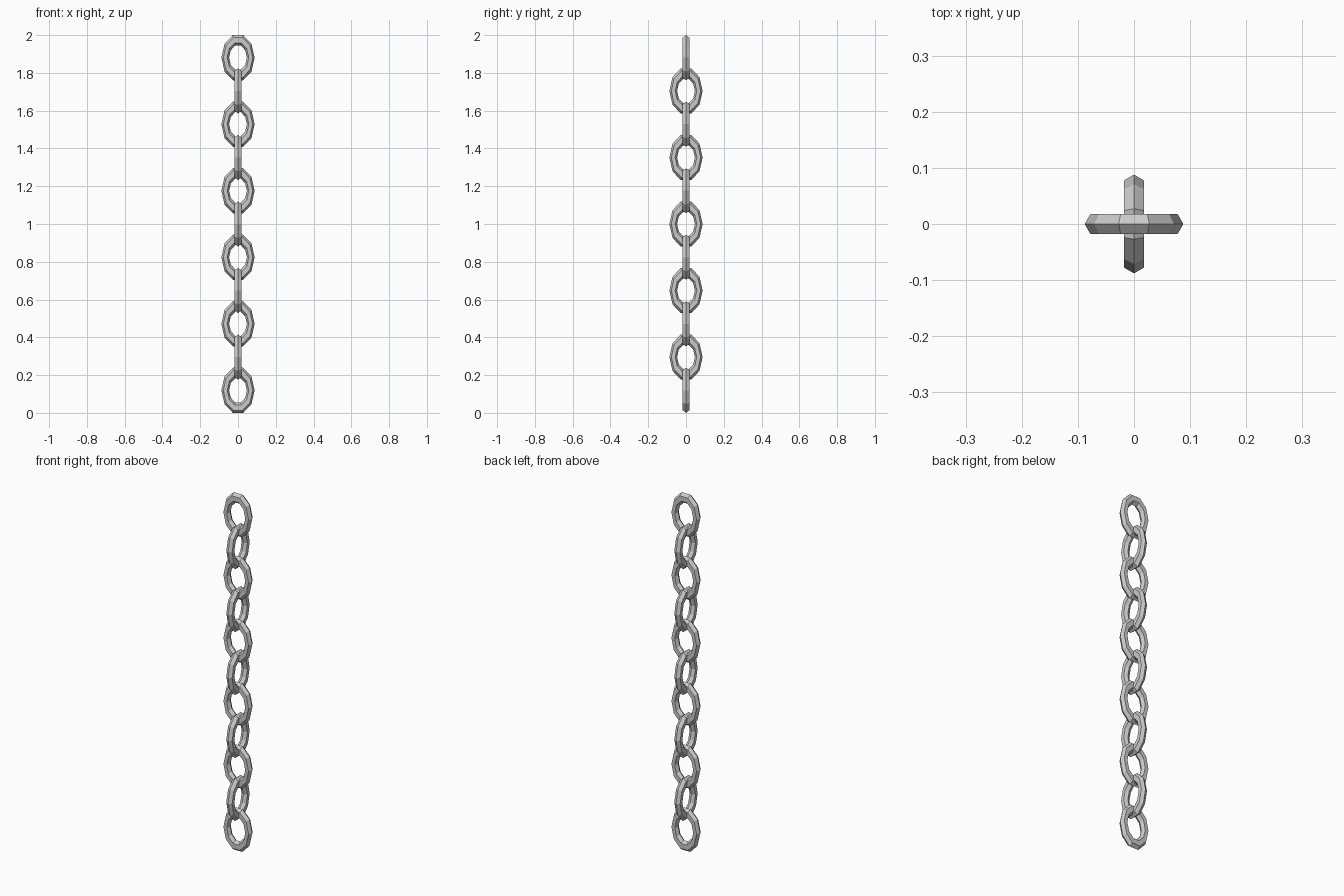
import bpy, math
from mathutils import Matrix

if "Cube" in bpy.data.objects:
    bpy.data.objects.remove(bpy.data.objects["Cube"])

LINKS = 11
OUTER = 0.088          # half width of a link
TUBE = 0.0205          # radius of the hexagonal bar
HALF_H = 0.1195        # half height of a link
STEP = (2 - 2 * HALF_H) / (LINKS - 1)
STRETCH = HALF_H / (OUTER * math.sin(math.radians(72)))


def chain_link(name, z, turn):
    # ten-sided ring with a hexagonal bar, stretched upright
    bpy.ops.mesh.primitive_torus_add(major_segments=10, minor_segments=6,
                                     major_radius=OUTER - TUBE, minor_radius=TUBE)
    ob = bpy.context.object
    ob.name = name
    ob.data.transform(Matrix.Translation((0, 0, z))
                      @ Matrix.Rotation(turn, 4, 'Z')
                      @ Matrix.Diagonal((1, 1, STRETCH, 1))
                      @ Matrix.Rotation(math.pi / 2, 4, 'X'))


# alternate links turned a quarter turn
for i in range(LINKS):
    chain_link(f"chain_link_{i + 1}", HALF_H + i * STEP, (i % 2) * math.pi / 2)
